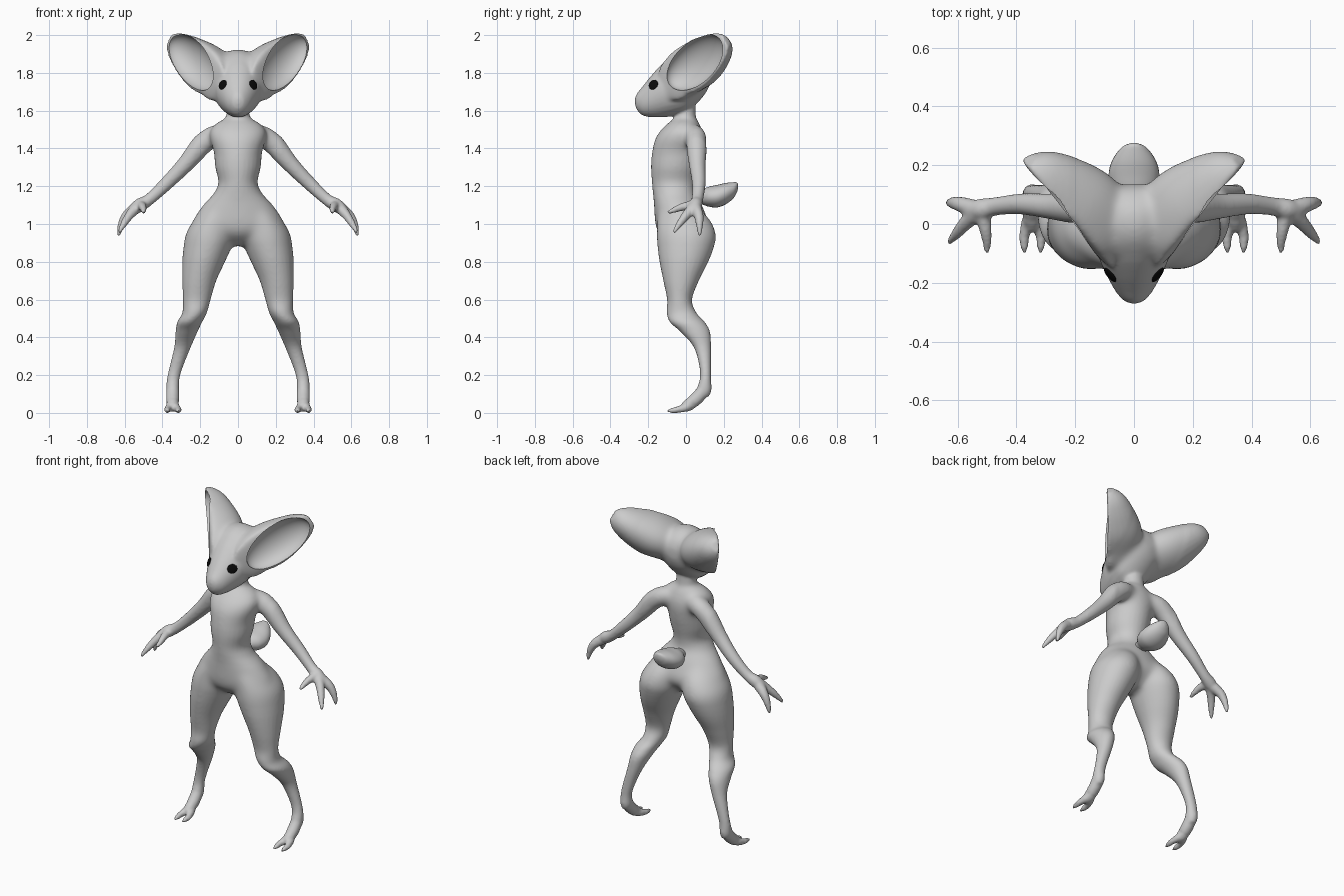
import bpy, bmesh, math
from mathutils import Vector as V, Matrix

if "Cube" in bpy.data.objects:
    bpy.data.objects.remove(bpy.data.objects["Cube"])

SIDES = 28


def material(name, col):
    m = bpy.data.materials.new(name)
    m.diffuse_color = (*col, 1)
    m.use_nodes = True
    m.node_tree.nodes["Principled BSDF"].inputs["Base Color"].default_value = m.diffuse_color
    return m


skin = material("grey skin", (0.6, 0.6, 0.6))
black = material("black eye", (0.003, 0.003, 0.003))


def spline(rows, steps=6):
    """Catmull-Rom interpolation through rows of numbers."""
    out = []
    for i in range(len(rows) - 1):
        a, b, c, d = (rows[max(0, min(len(rows) - 1, i + k))] for k in (-1, 0, 1, 2))
        for s in range(steps):
            t = s / steps
            out.append([0.5 * (2 * q + (r - p) * t + (2 * p - 5 * q + 4 * r - u) * t * t
                               + (3 * q - p - 3 * r + u) * t ** 3) for p, q, r, u in zip(a, b, c, d)])
    return out + [list(rows[-1])]


def loft(bm, rings):
    """Closed skin over rings given as (centre, side vector, front vector, back vector)."""
    loops = []
    for c, u, f, b in rings:
        loop = []
        for k in range(SIDES):
            a = 2 * math.pi * k / SIDES
            s = math.sin(a)
            loop.append(bm.verts.new(c + u * math.cos(a) + (f * s if s > 0 else b * -s)))
        loops.append(loop)
    for p, q in zip(loops, loops[1:]):
        for k in range(SIDES):
            j = (k + 1) % SIDES
            bm.faces.new((p[k], p[j], q[j], q[k]))
    bm.faces.new(loops[0])
    bm.faces.new(loops[-1])


def tube(bm, rows, side=1):
    """Round limb along rows of x, y, z, radius."""
    rows = spline(rows)
    pts = [V((r[0] * side, r[1], r[2])) for r in rows]
    rings = []
    for i, r in enumerate(rows):
        t = (pts[min(i + 1, len(pts) - 1)] - pts[max(i - 1, 0)]).normalized()
        u = t.cross(V((0.35, 0.9, 0.3)) if abs(t.y) < 0.8 else V((0, 0, 1))).normalized()
        v = t.cross(u)
        rings.append((pts[i], u * r[3], v * r[3], -v * r[3]))
    loft(bm, rings)


def column(bm, rows, side=1):
    """Upright form from rows of z, centre x, half width, front y, back y."""
    rings = []
    for z, x, w, f, b in spline(rows):
        h = V((0, (b - f) / 2, 0))
        rings.append((V((x * side, (f + b) / 2, z)), V((w, 0, 0)), -h, h))
    loft(bm, rings)


def along_y(bm, rows):
    """Lying form from rows of y, half width, bottom z, top z."""
    rings = []
    for y, w, lo, hi in spline(rows):
        h = V((0, 0, (hi - lo) / 2))
        rings.append((V((0, y, (lo + hi) / 2)), V((w, 0, 0)), h, -h))
    loft(bm, rings)


def finish(bm, name, mat):
    bmesh.ops.recalc_face_normals(bm, faces=bm.faces)
    me = bpy.data.meshes.new(name)
    bm.to_mesh(me)
    bm.free()
    me.materials.append(mat)
    me.shade_smooth()
    ob = bpy.data.objects.new(name, me)
    bpy.context.collection.objects.link(ob)
    return ob


def ellipsoid(name, mat, centre, axes, radii):
    bm = bmesh.new()
    bmesh.ops.create_uvsphere(bm, u_segments=40, v_segments=24, radius=1)
    rot = Matrix(axes).transposed().to_4x4()
    bmesh.ops.transform(bm, verts=bm.verts,
                        matrix=Matrix.Translation(centre) @ rot @ Matrix.Diagonal((*radii, 1)))
    return finish(bm, name, mat)


bm = bmesh.new()
# torso and neck
column(bm, [(1.66, 0, .055, -.05, .05), (1.60, 0, .058, -.055, .05), (1.56, 0, .070, -.065, .055),
            (1.53, 0, .12, -.10, .072), (1.49, 0, .15, -.14, .088), (1.44, 0, .147, -.168, .095),
            (1.38, 0, .128, -.18, .088), (1.30, 0, .12, -.185, .07), (1.22, 0, .104, -.18, .052),
            (1.16, 0, .13, -.175, .055), (1.10, 0, .187, -.17, .085), (1.0, 0, .245, -.163, .12),
            (.95, 0, .19, -.145, .10), (.915, 0, .09, -.11, .07), (.885, 0, .03, -.07, .04)])
# head and muzzle
along_y(bm, [(-.27, .012, 1.635, 1.665), (-.26, .035, 1.605, 1.69), (-.23, .062, 1.575, 1.728),
             (-.18, .09, 1.565, 1.79), (-.12, .118, 1.565, 1.855), (-.06, .138, 1.573, 1.905),
             (0, .145, 1.59, 1.925), (.06, .135, 1.64, 1.917), (.11, .10, 1.70, 1.88),
             (.135, .04, 1.76, 1.83)])

# ear frame: length, width and opening direction
LEN = V((.55, .646, .526)).normalized()
WID = V((-.32, -.42, .846))
WID = (WID - LEN * WID.dot(LEN)).normalized()
OPEN = LEN.cross(WID)
EAR = V((.229, .045, 1.836))


def flip(v, s):
    return V((v.x * s, v.y, v.z))


for s in (1, -1):
    # ear shell: rows of distance along, shift, half width, front depth, back depth
    loft(bm, [(flip(EAR + LEN * d + WID * o, s), flip(WID * w, s), flip(OPEN * f, s), flip(OPEN * -b, s))
              for d, o, w, f, b in spline([(-.25, .015, .07, .015, .10), (-.19, .015, .11, .02, .16),
                                           (-.11, .02, .128, .02, .195), (0, .01, .132, .015, .192),
                                           (.10, .004, .113, .012, .158), (.18, .002, .087, .01, .115),
                                           (.225, .002, .062, .008, .078), (.252, .002, .035, .006, .035)])])
    # leg
    column(bm, [(1.13, .08, .05, -.12, .04), (1.07, .10, .095, -.145, .085), (1.02, .12, .115, -.153, .13),
                (.96, .142, .13, -.156, .157), (.90, .155, .132, -.155, .157),
                (.80, .182, .113, -.14, .118), (.70, .205, .09, -.12, .068), (.60, .218, .073, -.1, .032),
                (.53, .23, .065, -.102, .055), (.48, .256, .066, -.085, .10), (.43, .272, .058, -.03, .127),
                (.35, .293, .044, .04, .133), (.25, .325, .036, .07, .133), (.18, .343, .033, .073, .133),
                (.12, .346, .034, .055, .135), (.085, .346, .026, .06, .12)], s)
    # foot and toes
    tube(bm, [(.346, .095, .125, .034), (.346, .06, .08, .035), (.346, .01, .04, .032),
              (.346, -.02, .028, .022)], s)
    for x0, x1 in ((.333, .317), (.359, .373)):
        tube(bm, [(x0, .01, .032, .024), (x1, -.04, .018, .018), (x1, -.075, .013, .014),
                  (x1, -.1, .007, .006)], s)
    # arm
    tube(bm, [(.04, .02, 1.475, .05), (.12, .047, 1.468, .057), (.185, .055, 1.425, .057), (.28, .06, 1.315, .044),
              (.38, .068, 1.213, .036), (.47, .06, 1.13, .031), (.52, .05, 1.10, .036), (.56, .045, 1.07, .028)], s)
    # thumb and fingers
    tube(bm, [(.515, .04, 1.10, .027), (.505, -.02, 1.09, .021), (.50, -.06, 1.075, .016),
              (.50, -.098, 1.06, .009)], s)
    tube(bm, [(.54, .035, 1.085, .03), (.575, 0, 1.045, .024), (.605, -.035, 1.0, .018),
              (.63, -.064, .955, .009)], s)
    tube(bm, [(.54, .05, 1.085, .032), (.59, .067, 1.045, .026), (.618, .072, .995, .019),
              (.633, .072, .937, .009)], s)
body = finish(bm, "body", skin)


def bake():
    """Replace the body mesh by its modified result."""
    dg = bpy.context.evaluated_depsgraph_get()
    me = bpy.data.meshes.new_from_object(body.evaluated_get(dg))
    body.modifiers.clear()
    body.data = me
    return me


# fuse the body parts into one soft skin
re = body.modifiers.new("fuse", 'REMESH')
re.mode, re.voxel_size, re.use_smooth_shade = 'VOXEL', .0075, True
sm = body.modifiers.new("soften", 'SMOOTH')
sm.factor, sm.iterations = .5, 7
me = bake()

# blend hips, shoulders and ear roots further, over shrinking zones so no edge shows
bm = bmesh.new()
bm.from_mesh(me)
zones = ((.82, 1.18, .33, -.2, 40), (1.34, 1.57, .23, -.2, 35), (1.63, 2.1, .22, -.13, 30))
for z0, z1, wide, front, times in zones:
    zone = [v for v in bm.verts if z0 < v.co.z < z1 and abs(v.co.x) < wide]
    for i in range(times):
        m = .06 * i / times
        group = [v for v in zone if z0 + m < v.co.z < z1 - m and abs(v.co.x) < wide - m * .5
                 and v.co.y > front + m * .5]
        bmesh.ops.smooth_vert(bm, verts=group, factor=.5, use_axis_x=True, use_axis_y=True, use_axis_z=True)
bm.to_mesh(me)
bm.free()

# hollow the ears
cutters = []
for s in (1, -1):
    axes = (flip(LEN, s), flip(WID, s) * s, flip(OPEN, s))
    cut = ellipsoid("ear_hollow_cutter", skin, flip(EAR + LEN * .022 + WID * .01 + OPEN * .012, s), axes,
                    (.21, .117, .09))
    cut.hide_render = True
    bo = body.modifiers.new("hollow", 'BOOLEAN')
    bo.operation, bo.solver, bo.object = 'DIFFERENCE', 'EXACT', cut
    cutters.append(cut)
me = bake()
for c in cutters:
    bpy.data.objects.remove(c)
me.materials.clear()
me.materials.append(skin)
me.shade_smooth()
me.set_sharp_from_angle(angle=math.radians(50))
low = min(v.co.z for v in me.vertices)
for v in me.vertices:
    v.co.z -= low * max(0, 1 - v.co.z / .1)

# tail
bm = bmesh.new()
along_y(bm, [(.03, .03, 1.11, 1.16), (.08, .045, 1.105, 1.18), (.12, .075, 1.092, 1.197), (.165, .086, 1.088, 1.207),
             (.21, .077, 1.104, 1.217), (.25, .052, 1.135, 1.221), (.268, .03, 1.165, 1.22), (.275, .01, 1.185, 1.212)])
finish(bm, "tail", skin)

# eyes seated on the face
bpy.context.view_layer.update()
for s in (1, -1):
    ok, p, n, _ = body.closest_point_on_mesh(V((.08 * s, -.172, 1.737)))
    side = n.cross(V((0, 0, 1))).normalized()
    ellipsoid("eye", black, p, (side, n.cross(side), n), (.030, .027, .007))
